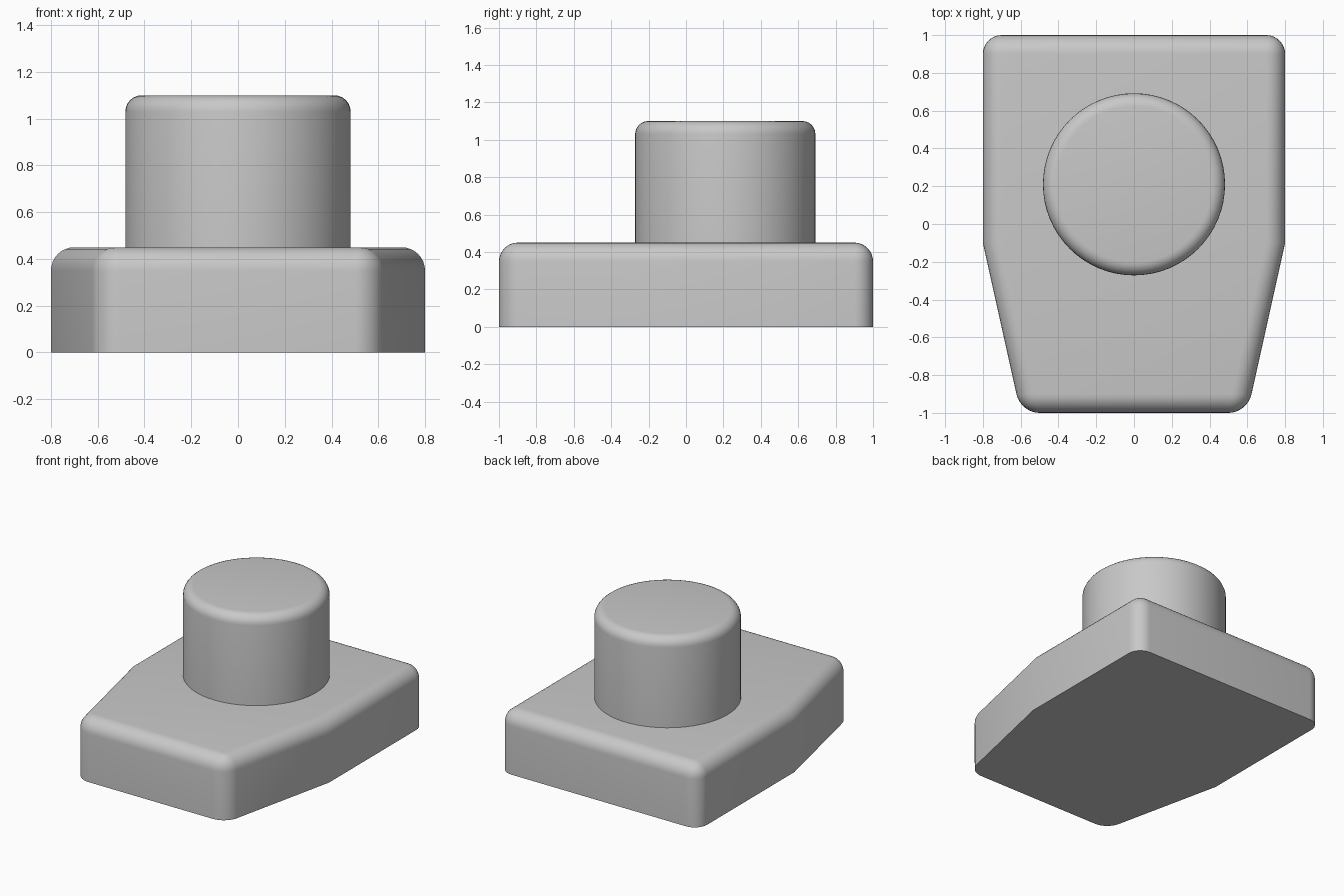
import bpy, bmesh, math
from mathutils import Matrix

if "Cube" in bpy.data.objects:
    bpy.data.objects.remove(bpy.data.objects["Cube"])

# Single grey material
grey = bpy.data.materials.new("plain_grey")
grey.use_nodes = True
COLOR = (0.58, 0.58, 0.58, 1)
grey.diffuse_color = COLOR
grey.node_tree.nodes["Principled BSDF"].inputs["Base Color"].default_value = COLOR


def finish(name, bm):
    bmesh.ops.recalc_face_normals(bm, faces=bm.faces)
    mesh = bpy.data.meshes.new(name)
    bm.to_mesh(mesh)
    bm.free()
    obj = bpy.data.objects.new(name, mesh)
    bpy.context.collection.objects.link(obj)
    mesh.materials.append(grey)
    bpy.ops.object.select_all(action="DESELECT")
    obj.select_set(True)
    bpy.context.view_layer.objects.active = obj
    bpy.ops.object.shade_smooth_by_angle(angle=math.radians(30))
    return obj


def round_edges(bm, edges, radius, segments):
    bmesh.ops.bevel(bm, geom=edges, offset=radius, offset_type="OFFSET",
                    segments=segments, profile=0.5, affect="EDGES")


def on_top(edge, height):
    return all(abs(v.co.z - height) < 1e-4 for v in edge.verts)


# Base: tapered slab with rounded corners and a rounded top rim
BASE_H = 0.45
half = [(0.6, -1), (0.8, -0.1), (0.8, 1)]
outline = half + [(-x, y) for x, y in reversed(half)]
bm = bmesh.new()
floor = bm.faces.new([bm.verts.new((x, y, 0)) for x, y in outline])
top = bmesh.ops.extrude_face_region(bm, geom=[floor], use_keep_orig=True)["geom"]
for v in top:
    if isinstance(v, bmesh.types.BMVert):
        v.co.z = BASE_H
bmesh.ops.recalc_face_normals(bm, faces=bm.faces)
corners = [e for e in bm.edges
           if abs(e.verts[0].co.z - e.verts[1].co.z) > 0.1
           and abs(e.verts[0].co.y) > 0.9]
rim = [e for e in bm.edges if on_top(e, BASE_H)]
round_edges(bm, corners + rim, 0.1, 8)
finish("base", bm)

# Post: upright cylinder with a rounded top edge, slightly sunk into the base
POST_TOP, SINK = 1.1, 0.02
depth = POST_TOP - BASE_H + SINK
bm = bmesh.new()
bmesh.ops.create_cone(bm, cap_ends=True, segments=64, radius1=0.482, radius2=0.482,
                      depth=depth,
                      matrix=Matrix.Translation((0, 0.21, POST_TOP - depth / 2)))
round_edges(bm, [e for e in bm.edges if on_top(e, POST_TOP)], 0.07, 6)
finish("post", bm)
